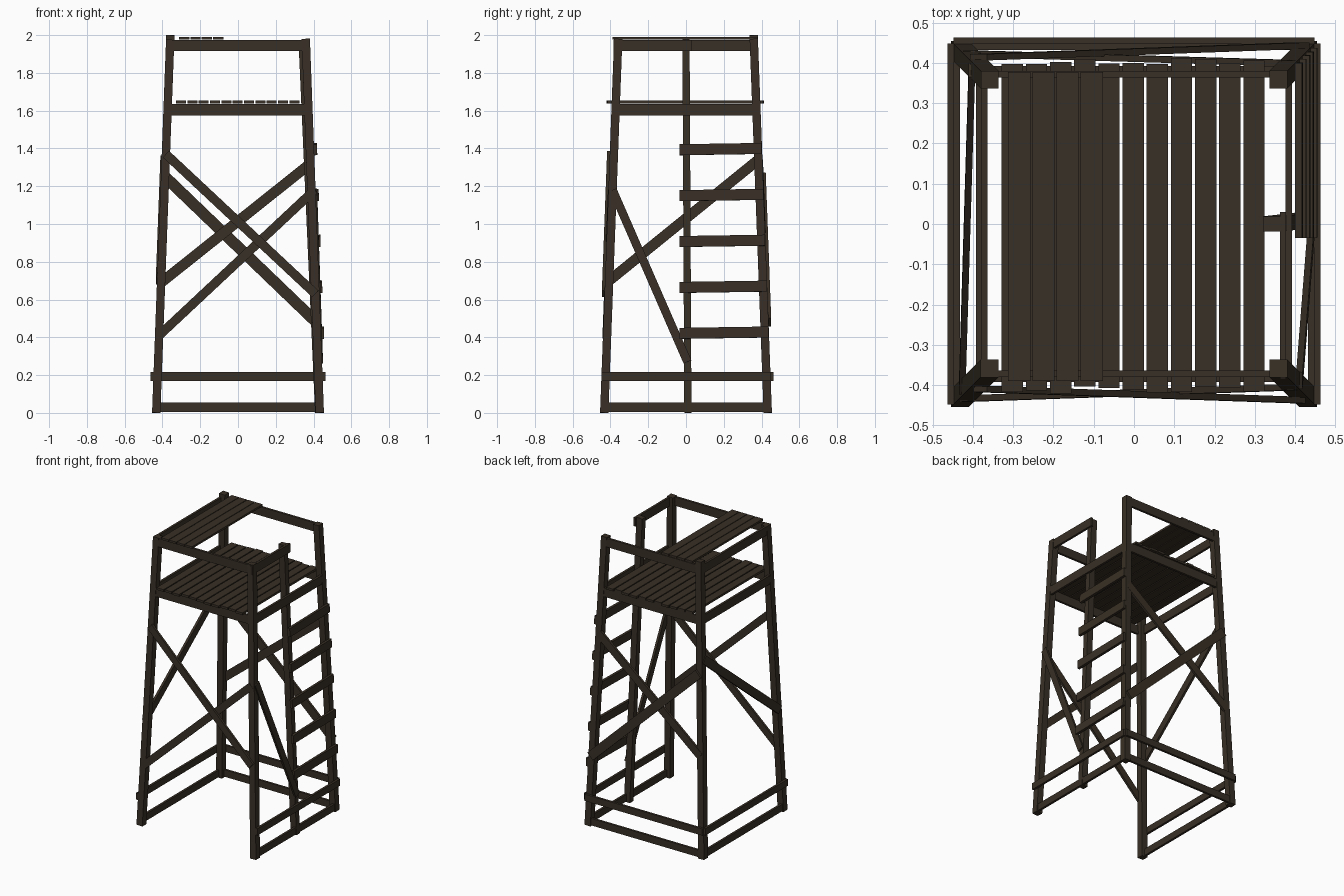
import bpy, random
from mathutils import Vector, Matrix

if "Cube" in bpy.data.objects:
    bpy.data.objects.remove(bpy.data.objects["Cube"])

random.seed(4)
wood = bpy.data.materials.new("dark brown wood")
wood.diffuse_color = (0.040, 0.029, 0.019, 1)
wood.use_nodes = True
wood.node_tree.nodes["Principled BSDF"].inputs["Base Color"].default_value = wood.diffuse_color


def beam(name, p, q, width, thick, normal):
    """Box from p to q; thick is measured along normal, width across it."""
    p, q = Vector(p), Vector(q)
    a = (q - p).normalized()
    s = a.cross(Vector(normal)).normalized()
    n = s.cross(a)
    pts = [c + s * width / 2 * i + n * thick / 2 * j
           for c in (p, q) for i, j in ((-1, -1), (1, -1), (1, 1), (-1, 1))]
    faces = [(3, 2, 1, 0), (4, 5, 6, 7)] + [
        (k, (k + 1) % 4, (k + 1) % 4 + 4, k + 4) for k in range(4)]
    me = bpy.data.meshes.new(name)
    me.from_pydata(pts, [], faces)
    me.materials.append(wood)
    ob = bpy.data.objects.new(name, me)
    bpy.context.collection.objects.link(ob)
    return ob


def r(z):
    """Distance of the leg centre from the middle at height z."""
    return 0.433 - 0.0375 * z


def on_leg(sx, sy, z, normal=(0, 0, 0), off=0.0):
    return Vector((sx * r(z), sy * r(z), z)) + Vector(normal) * off


X, Y = Vector((1, 0, 0)), Vector((0, 1, 0))

# leaning corner legs
for sx, sy, top, nm in ((-1, -1, 1.975, "front_left"), (1, -1, 1.98, "front_right"),
                        (1, 1, 1.98, "back_right"), (-1, 1, 2.0, "back_left")):
    beam(nm + "_leg", on_leg(sx, sy, 0), on_leg(sx, sy, top), 0.044, 0.044, X)

# ladder post in the middle of the right side
post0, post1 = Vector((0.43, 0.01, 0)), Vector((0.342, 0, 1.975))
beam("ladder_post", post0, post1, 0.038, 0.044, X)

# horizontal rails: side -> (normal, start corner, end corner)
sides = {"front": (-Y, (-1, -1), (1, -1)), "back": (Y, (-1, 1), (1, 1)),
         "left": (-X, (-1, -1), (-1, 1)), "right": (X, (1, -1), (1, 1))}


def rail(side, z, h, off, ext, label):
    n, a, b = sides[side]
    p, q = on_leg(*a, z, n, off), on_leg(*b, z, n, off)
    d = (q - p).normalized() * ext
    beam(f"{side}_{label}", p - d, q + d, h, 0.016, n)


for s in sides:
    rail(s, 1.605, 0.06, 0.012, 0.02, "platform_rail")
    if s != "front":
        rail(s, 0.03, 0.048, 0.008, 0.015, "foot_rail")
        rail(s, 0.193, 0.046, 0.029, 0.022, "lower_rail")
    if s != "right":
        rail(s, 1.945, 0.06, 0.012, 0.02, "top_rail")
beam("right_half_top_rail", (0.37, -0.385, 1.945), (0.37, 0.03, 1.945), 0.06, 0.016, X)

# diagonal braces
for s, z0, z1, w, off in (("front", 1.37, 0.63, 0.048, 0.028), ("front", 0.41, 1.165, 0.048, 0.016),
                          ("back", 1.25, 0.48, 0.06, 0.028), ("back", 0.69, 1.32, 0.055, 0.016),
                          ("left", 0.70, 1.34, 0.055, 0.02)):
    n, a, b = sides[s]
    beam(s + "_brace", on_leg(*a, z0, n, off), on_leg(*b, z1, n, off), w, 0.016, n)
beam("right_brace", on_leg(1, -1, 1.18, X, 0.022), (0.442, 0.008, 0.27), 0.045, 0.016, X)

# ladder rungs
for i in range(5):
    z = 0.425 + i * 0.243
    x = r(z) + 0.029
    beam("rung", (x, -0.034, z - 0.004), (x, r(z) + 0.02, z + 0.003), 0.058, 0.018,
         (1, 0, 0.037))

# platform boards
for i in range(11):
    x = -0.302 + i * 0.06
    beam("platform_board", (x, -0.41 + random.uniform(-.012, .008), 1.645),
         (x, 0.405 + random.uniform(-.01, .008), 1.645), 0.053, 0.015, (0, 0, 1))

# seat boards across the left end
for i in range(4):
    x = -0.285 + i * 0.06
    beam("seat_board", (x, -0.39, 1.983), (x, 0.378, 1.983), 0.055, 0.014, (0, 0, 1))
